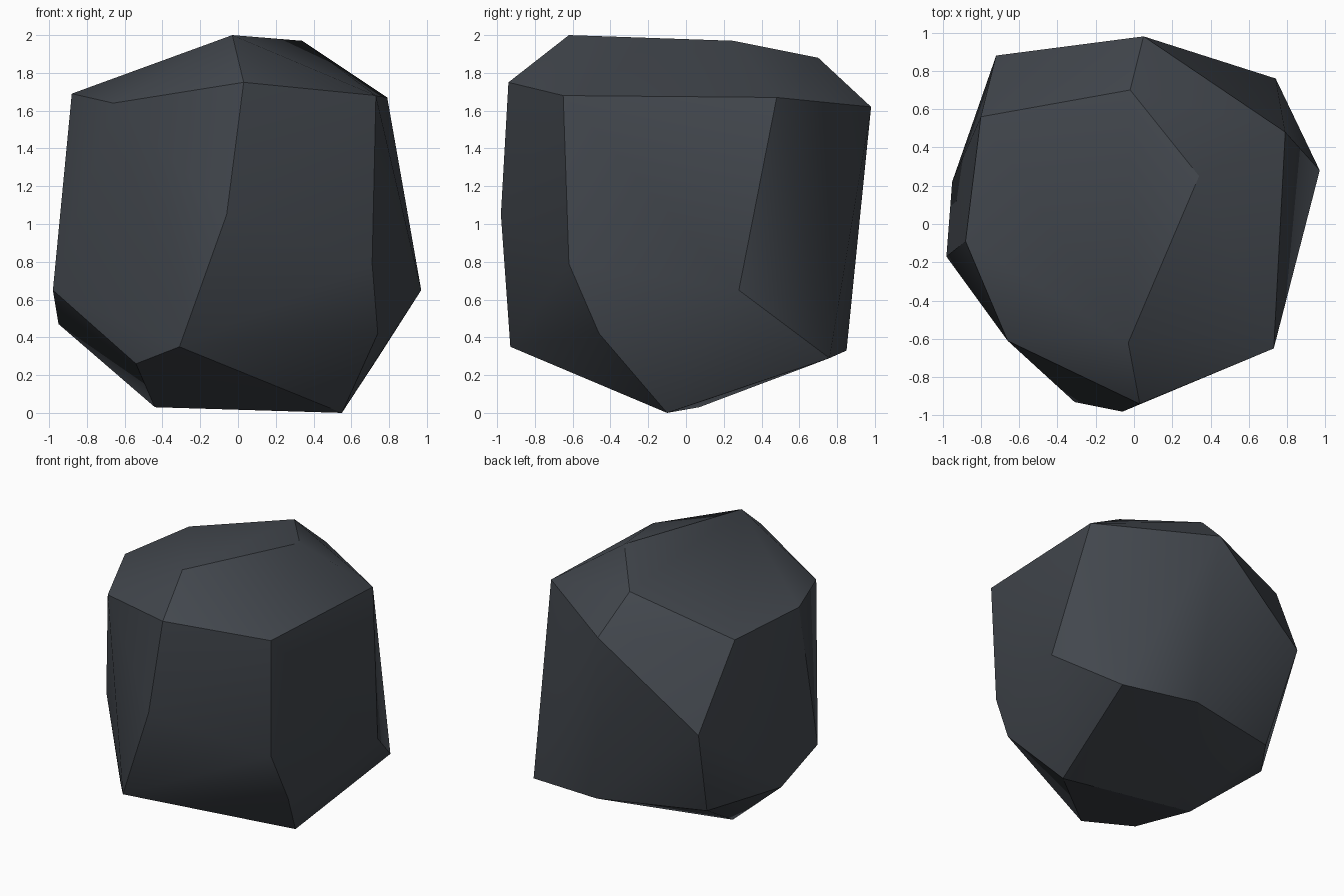
import bpy
import bmesh
from math import radians

# Remove the default cube only
default_cube = bpy.data.objects.get("Cube")
if default_cube:
    bpy.data.objects.remove(default_cube, do_unlink=True)


def make_material(name, colour):
    material = bpy.data.materials.new(name)
    material.use_nodes = True
    material.diffuse_color = colour
    shader = next(n for n in material.node_tree.nodes if n.type == "BSDF_PRINCIPLED")
    shader.inputs["Base Color"].default_value = colour
    shader.inputs["Roughness"].default_value = .9
    return material


def make_boulder(name, corners, material, smooth_angle):
    """Wrap a convex faceted stone around its corner points."""
    bm = bmesh.new()
    for corner in corners:
        bm.verts.new(corner)
    hull = bmesh.ops.convex_hull(bm, input=bm.verts[:])
    # Drop any corner that the hull has swallowed
    loose = [v for v in bm.verts if not v.link_faces]
    bmesh.ops.delete(bm, geom=loose, context="VERTS")
    bmesh.ops.recalc_face_normals(bm, faces=bm.faces[:])

    mesh = bpy.data.meshes.new(name)
    bm.to_mesh(mesh)
    bm.free()
    mesh.materials.append(material)
    boulder = bpy.data.objects.new(name, mesh)
    bpy.context.collection.objects.link(boulder)

    # Blend the shallow folds, keep the broken edges crisp
    bpy.ops.object.select_all(action="DESELECT")
    boulder.select_set(True)
    bpy.context.view_layer.objects.active = boulder
    bpy.ops.object.shade_smooth_by_angle(angle=smooth_angle)
    return boulder


# Ridge along the crown
crown = [(-.03, -.62, 2), (.34, .25, 1.97), (-.02, .7, 1.88)]

# Shoulder, where the top facets break into the sides
shoulder = [
    (.03, -.94, 1.75), (.73, -.65, 1.68), (.79, .48, 1.67), (.05, .98, 1.62),
    (-.8, .56, 1.67), (-.88, -.09, 1.69), (-.66, -.61, 1.64),
]

# Widest points around the flanks
flanks = [
    (-.06, -.98, 1.05), (.71, -.62, .79), (.97, .28, .65),
    (-.72, .88, 1.05), (-.98, -.17, .65),
]

# Lower break, where the sides turn under
undercut = [
    (-.31, -.93, .35), (.74, -.46, .42), (.74, .76, .29), (.15, .85, .33),
    (-.63, .65, .37), (-.95, .22, .47), (-.54, -.63, .26),
]

# Foot that rests on the ground
foot = [(.55, -.1, 0), (-.44, .07, .03)]

slate = make_material("dark_slate", (.055, .063, .075, 1))
make_boulder("boulder", crown + shoulder + flanks + undercut + foot, slate, radians(30))
